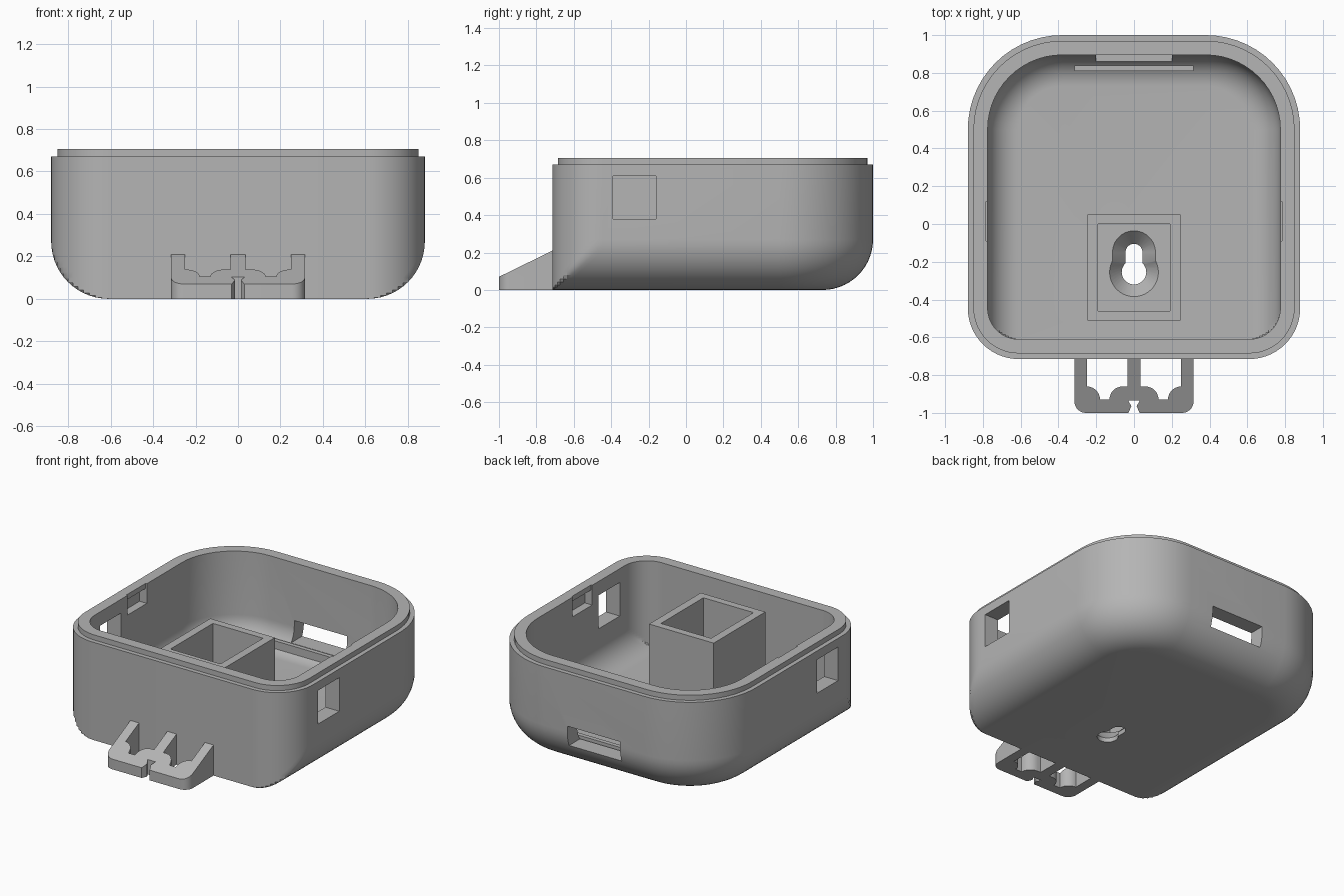
import bpy, bmesh
from math import sin, cos, pi, acos, radians

cube = bpy.data.objects.get("Cube")
if cube:
    bpy.data.objects.remove(cube, do_unlink=True)

grey = bpy.data.materials.new("plain grey")
grey.use_nodes = True
colour = (0.46, 0.46, 0.46, 1)
grey.diffuse_color = colour
grey.node_tree.nodes["Principled BSDF"].inputs["Base Color"].default_value = colour

STEPS = 14
FRONT, BACK, SIDE = -0.715, 1.0, 0.88
WALL = 0.105


def finish(name, bm):
    bmesh.ops.recalc_face_normals(bm, faces=bm.faces)
    mesh = bpy.data.meshes.new(name)
    bm.to_mesh(mesh)
    bm.free()
    mesh.materials.append(grey)
    obj = bpy.data.objects.new(name, mesh)
    bpy.context.collection.objects.link(obj)
    return obj


def loft(name, rings, closed=False):
    """Skin a list of equal rings; cap the ends or join last to first."""
    bm = bmesh.new()
    rows = [[bm.verts.new(p) for p in ring] for ring in rings]
    pairs = list(zip(rows, rows[1:]))
    if closed:
        pairs.append((rows[-1], rows[0]))
    else:
        bm.faces.new(rows[0])
        bm.faces.new(rows[-1])
    n = len(rows[0])
    for a, b in pairs:
        for i in range(n):
            j = (i + 1) % n
            bm.faces.new((a[i], a[j], b[j], b[i]))
    return finish(name, bm)


def arc(cx, cy, r, start, end, steps=STEPS):
    angles = [radians(start + (end - start) * i / steps) for i in range(steps + 1)]
    return [(cx + r * cos(a), cy + r * sin(a)) for a in angles]


def shell_ring(offset, z, inset=0.0):
    """Rounded plan, offset all round; inset moves only sides and back in."""
    hx, y0, y1 = SIDE - offset, FRONT + offset, BACK - offset
    rf, rb = 0.27 - offset, 0.5 - offset
    right = arc(hx - rf, y0 + rf, rf, -90, 0)
    right += arc(hx - rb, y1 - rb, rb - inset, 0, 90)
    right = [(min(x, hx - inset), y, z) for x, y in right]
    return right + [(-x, y, z) for x, y, z in reversed(right)]


def bowl_rings(offset):
    """Bottom fillet from the flat floor up to the vertical wall."""
    r = 0.27 - offset
    angles = [pi / 2 * i / STEPS for i in range(STEPS + 1)]
    return [shell_ring(offset, offset + r * (1 - cos(a)), r * (1 - sin(a))) for a in angles]


def box(name, x0, x1, y0, y1, z0, z1):
    return loft(name, [[(x0, y0, z), (x1, y0, z), (x1, y1, z), (x0, y1, z)] for z in (z0, z1)])


def cut(target, cutter):
    cutter.hide_render = True
    mod = target.modifiers.new("cut", "BOOLEAN")
    mod.operation = "DIFFERENCE"
    mod.solver = "EXACT"
    mod.object = cutter
    bpy.context.view_layer.objects.active = target
    bpy.ops.object.modifier_apply(modifier=mod.name)
    bpy.data.objects.remove(cutter, do_unlink=True)


# Housing: outer bowl, stepped rim, inner bowl
rim = [shell_ring(0, 0.67), shell_ring(0.03, 0.67),
       shell_ring(0.03, 0.705), shell_ring(WALL, 0.705)]
housing = loft("housing", bowl_rings(0) + rim + bowl_rings(WALL)[::-1])

# Side windows, latch pockets with a shallow lead-in, and the back slot
for s in (-1, 1):
    def side_box(name, inner, outer, *rest):
        return box(name, *sorted((s * inner, s * outer)), *rest)
    cut(housing, side_box("window_cutter", 0.7, 1, -0.39, -0.16, 0.38, 0.61))
    cut(housing, side_box("pocket_cutter", 0.7, 0.83, -0.09, 0.12, 0.57, 0.67))
    cut(housing, side_box("lead_in_cutter", 0.7, 0.784, -0.09, 0.12, 0.6, 0.75))
cut(housing, box("slot_cutter", -0.2, 0.2, 0.82, 1.1, 0.17, 0.31))


# Keyhole, flared towards the inside
def keyhole(low_r, high_r, z):
    a = acos(high_r / low_r) * 180 / pi
    pts = arc(0, -0.15, high_r, 0, 180) + arc(0, -0.255, low_r, 180 - a, 360 + a, 28)
    return [(x, y, z) for x, y in pts]


cut(housing, loft("keyhole_cutter", [keyhole(0.065, 0.045, -0.05), keyhole(0.065, 0.045, 0.03),
                                     keyhole(0.13, 0.115, 0.106), keyhole(0.13, 0.115, 0.2)]))


# Square well around the keyhole
def well_ring(hx, y0, y1, z):
    return [(-hx, y0, z), (hx, y0, z), (hx, y1, z), (-hx, y1, z)]


well = loft("keyhole_well", [well_ring(0.245, -0.51, 0.05, 0.09), well_ring(0.245, -0.51, 0.05, 0.635),
                             well_ring(0.19, -0.46, 0, 0.635), well_ring(0.19, -0.46, 0, 0.09)], True)

# Retaining bar in front of the back slot
bar = box("retaining_bar", -0.315, 0.315, 0.81, 0.84, 0.11, 0.18)

# Front bracket: one half in plan, then mirrored, with a sloping top
half = [(0, -0.70), (0, -0.935), (0.03, -0.935), (0.014, -0.965), (0.03, -1.0)]
half += arc(0.255, -0.94, 0.06, -90, 0, 8)
half += [(0.315, -0.70), (0.25, -0.70)]
half += arc(0.25, -0.93, 0.07, 90, 180, 8)
half += arc(0.06, -0.93, 0.07, 0, 90, 8)
half += [(0.035, -0.86), (0.035, -0.70)]


def slope(y):
    return 0.07 + 0.49 * (y + 1)


parts = [housing, well, bar]
for side, s in (("left", 1), ("right", -1)):
    parts.append(loft(side + "_bracket_half", [[(s * x, y, 0) for x, y in half],
                                               [(s * x, y, slope(y)) for x, y in half]]))

# Smooth shading with crisp edges
bpy.ops.object.select_all(action="DESELECT")
for obj in parts:
    obj.select_set(True)
bpy.context.view_layer.objects.active = housing
bpy.ops.object.shade_smooth_by_angle(angle=radians(30))
